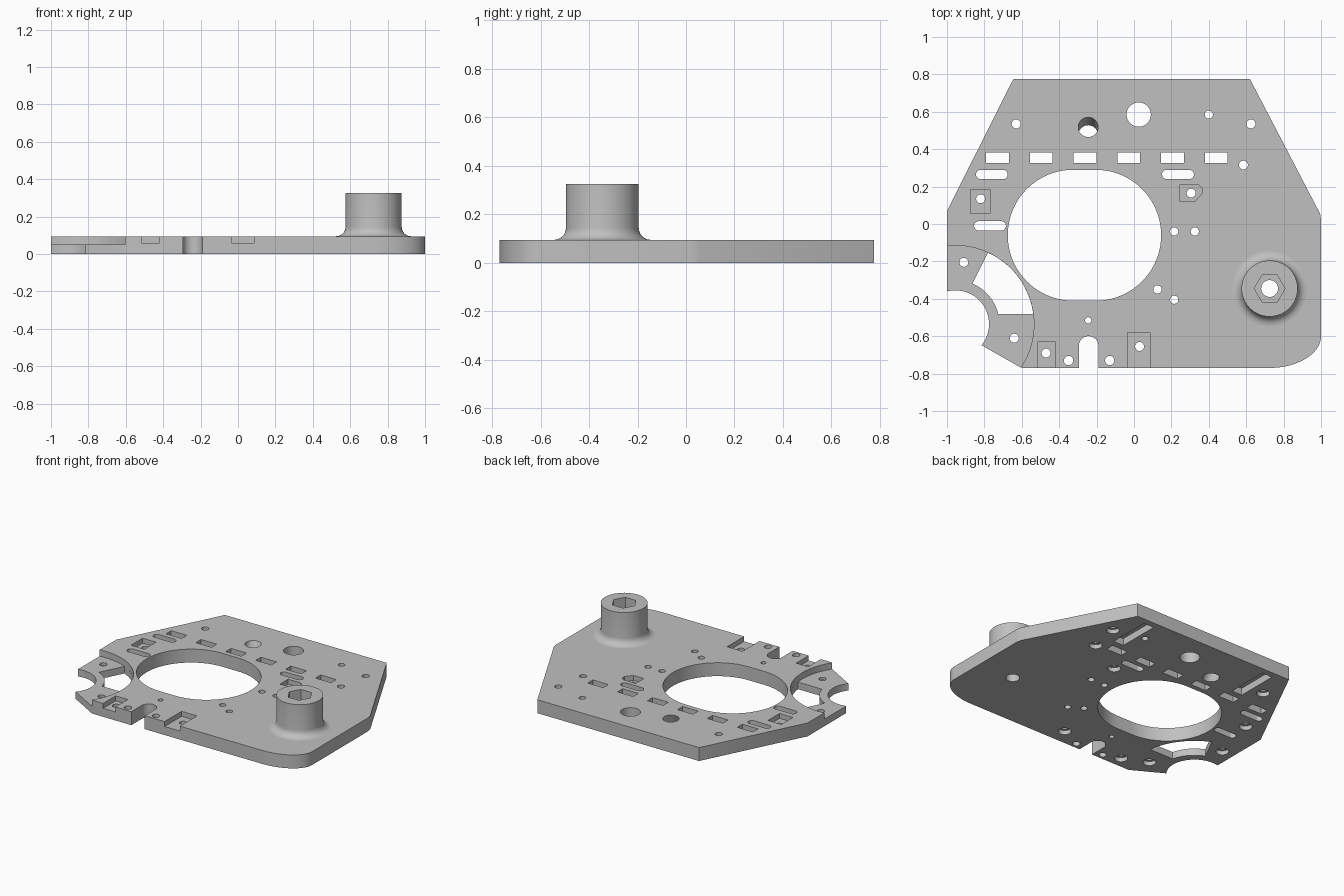
import bpy, bmesh, math
from math import sin, cos, radians

cube = bpy.data.objects.get("Cube")
if cube:
    bpy.data.objects.remove(cube, do_unlink=True)

T = 0.095          # plate thickness
E = 0.02           # cutter overshoot
RING = (-0.955, -0.535)
POST = (0.725, -0.345)

grey = bpy.data.materials.new("plain grey")
grey.use_nodes = True
colour = (0.53, 0.53, 0.53, 1)
grey.diffuse_color = colour
grey.node_tree.nodes["Principled BSDF"].inputs["Base Color"].default_value = colour


def arc(c, rx, a0, a1, n=24, ry=None):
    """Points on an elliptic arc, angles in degrees."""
    ry = ry or rx
    return [(c[0] + rx * cos(radians(a0 + (a1 - a0) * i / n)),
             c[1] + ry * sin(radians(a0 + (a1 - a0) * i / n))) for i in range(n + 1)]


def circle(c, r, n=32):
    return arc(c, r, 0, 360, n)[:-1]


def rect(x0, x1, y0, y1):
    return [(x0, y0), (x1, y0), (x1, y1), (x0, y1)]


def stadium(x, y, half, r, n=16):
    return arc((x + half, y), r, -90, 90, n) + arc((x - half, y), r, 90, 270, n)


def add_prism(bm, pts, z0, z1, shift=0):
    """Closed prism; shift slides the lower face along y."""
    low = [bm.verts.new((x, y + shift, z0)) for x, y in pts]
    top = [bm.verts.new((x, y, z1)) for x, y in pts]
    bm.faces.new(low[::-1])
    bm.faces.new(top)
    for i in range(len(pts)):
        j = (i + 1) % len(pts)
        bm.faces.new((low[i], low[j], top[j], top[i]))


def to_object(bm, name):
    bmesh.ops.recalc_face_normals(bm, faces=bm.faces[:])
    mesh = bpy.data.meshes.new(name)
    bm.to_mesh(mesh)
    bm.free()
    mesh.materials.append(grey)
    obj = bpy.data.objects.new(name, mesh)
    bpy.context.collection.objects.link(obj)
    return obj


def solid(name, prisms):
    bm = bmesh.new()
    for p in prisms:
        add_prism(bm, *p)
    return to_object(bm, name)


def activate(obj):
    bpy.ops.object.select_all(action='DESELECT')
    obj.select_set(True)
    bpy.context.view_layer.objects.active = obj


def cut(target, prisms):
    """Subtract a set of non-overlapping prisms from the target."""
    cutter = solid("cutter", prisms)
    cutter.hide_render = True
    mod = target.modifiers.new("cut", 'BOOLEAN')
    mod.operation, mod.solver, mod.object = 'DIFFERENCE', 'EXACT', cutter
    activate(target)
    bpy.ops.object.modifier_apply(modifier=mod.name)
    bpy.data.objects.remove(cutter, do_unlink=True)


# Plate outline with the rounded corner and the round bite
outline = [(-0.645, 0.775), (-1, 0.07), (-1, -0.36)]
outline += arc(RING, 0.18, 98, -39, 28)
outline += [(-0.61, -0.765), (-0.595, -0.77)]
outline += arc((0.72, -0.6), 0.28, -90, 0, 20, 0.17)
outline += [(1, 0.02), (0.995, 0.055), (0.62, 0.775)]
plate = solid("plate", [(outline, 0, T)])

# Screw holes with a wider bore underneath
screws = [(-0.63, 0.535), (0.625, 0.535), (0.585, 0.315), (0.305, 0.165),
          (-0.82, 0.135), (-0.91, -0.205), (-0.64, -0.61), (-0.47, -0.69),
          (0.03, -0.655)]
# Plain small holes
small = [(0.4, 0.585), (0.215, -0.04), (0.325, -0.04), (0.125, -0.35), (0.215, -0.405)]

through = [circle(c, 0.024, 20) for c in screws]
through += [circle(c, 0.022, 20) for c in small]
through += [circle((x, -0.73), 0.025, 20) for x in (-0.35, -0.13)]
through += [circle((-0.245, -0.515), 0.017, 16), circle((0.025, 0.585), 0.065),
            circle(POST, 0.045)]
# Central opening, rectangular vents and rounded slots
through.append(stadium(-0.265, -0.06, 0.06, 0.35, 40))
through += [rect(x - 0.061, x + 0.061, 0.325, 0.383)
            for x in (-0.73 + 0.234 * i for i in range(6))]
through += [stadium(x, y, 0.06, 0.025) for x, y in
            ((-0.76, 0.265), (0.235, 0.265), (-0.77, -0.01))]
# Notch in the front edge
through.append([(-0.295, -0.8), (-0.19, -0.8)] + arc((-0.2425, -0.652), 0.0525, 0, 180))
# Window between the ring ears
through.append(arc(RING, 0.4195, 7.5, 65.5) + arc(RING, 0.235, 67, 13.5))
cuts = [(p, -E, T + E) for p in through]
# Slanted hole
cuts.append((circle((-0.245, 0.527), 0.053), -E, T + E, -0.061))
cut(plate, cuts)

# Shallow pockets in the upper face
nut_pocket = [(0.245, 0.12), (0.325, 0.12), (0.365, 0.165), (0.365, 0.19),
              (0.345, 0.21), (0.245, 0.21)]
pockets = [rect(-0.875, -0.77, 0.055, 0.185), rect(-0.515, -0.42, -0.8, -0.63),
           rect(-0.035, 0.085, -0.8, -0.58), nut_pocket]
cut(plate, [(p, 0.06, T + E) for p in pockets] + [(circle(RING, 0.42, 96), 0.05, T + E)])

# Underside screw head bores and long grooves
under = [(circle(c, 0.042, 24), -E, 0.03) for c in screws]
under += [(rect(x - 0.04, x + 0.04, 0.43, 0.73), -E, 0.05) for x in (-0.5, 0.49)]
cut(plate, under)

# Post with a flared foot
bm = bmesh.new()
section = [(0.2, T - 0.02)]
section += [(0.2 - 0.05 * sin(radians(a)), T + 0.05 - 0.05 * cos(radians(a)))
            for a in range(0, 91, 15)]
section += [(0.15, 0.325)]
rings = []
for r, z in section:
    rings.append([bm.verts.new((x, y, z)) for x, y in circle(POST, r, 64)])
for a, b in zip(rings, rings[1:]):
    for i in range(64):
        j = (i + 1) % 64
        bm.faces.new((a[i], a[j], b[j], b[i]))
bm.faces.new(rings[0][::-1])
bm.faces.new(rings[-1])
post = to_object(bm, "post")

# Bore and six-sided socket in the post
cut(post, [(circle(POST, 0.045), 0, 0.4)])
cut(post, [(circle(POST, 0.082, 6), 0.235, 0.4)])

for obj in (plate, post):
    activate(obj)
    bpy.ops.object.shade_smooth_by_angle(angle=radians(30))
